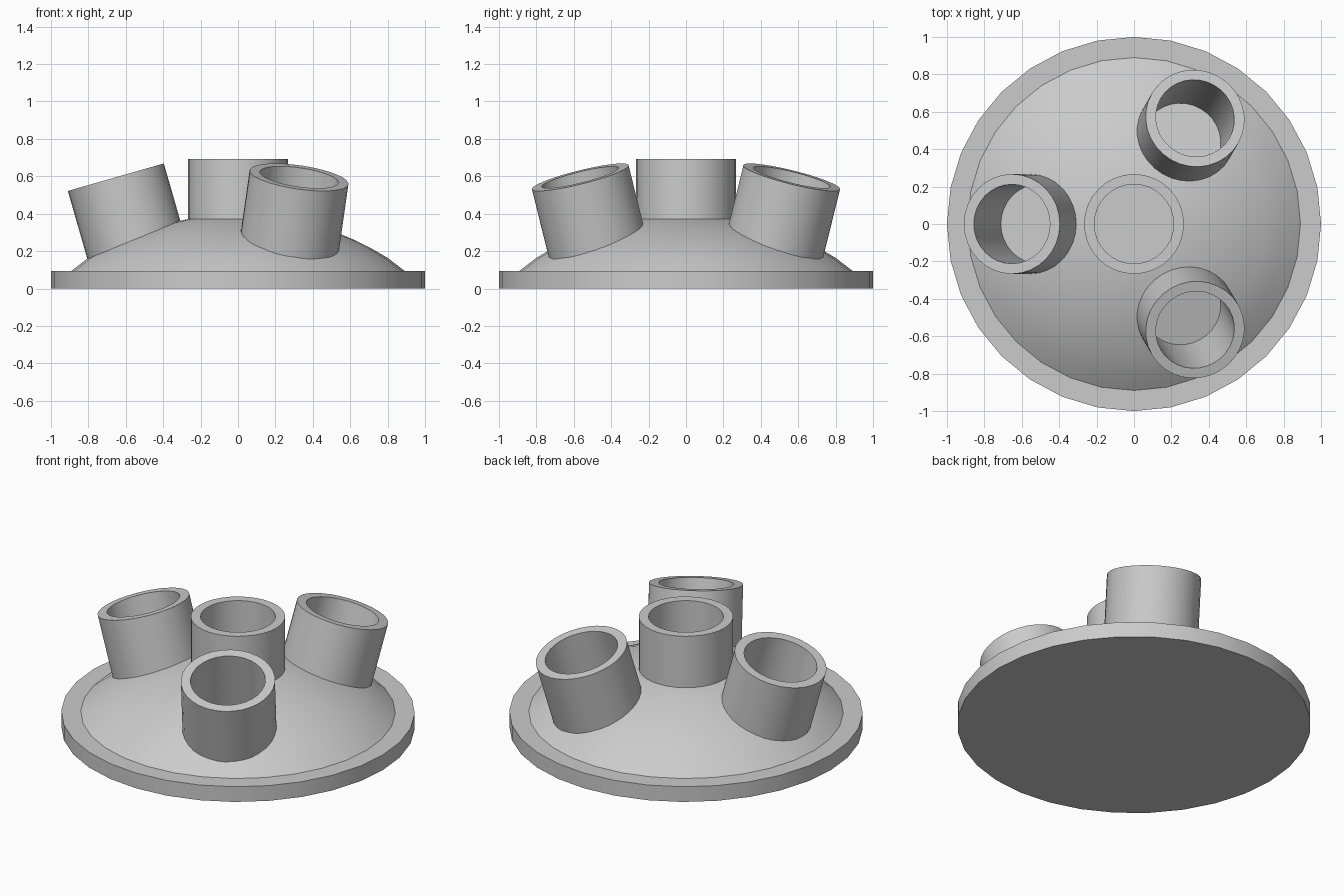
import bpy, bmesh, math
from mathutils import Matrix, Vector

if "Cube" in bpy.data.objects:
    bpy.data.objects.remove(bpy.data.objects["Cube"], do_unlink=True)

SEGMENTS = 32
TUBE_R, BORE_R, DEPTH = 0.267, 0.212, 0.525
TILT = math.radians(16)

grey = bpy.data.materials.new("plain_grey")
grey.use_nodes = True
grey.diffuse_color = (0.6, 0.6, 0.6, 1)
grey.node_tree.nodes["Principled BSDF"].inputs["Base Color"].default_value = (0.6, 0.6, 0.6, 1)


def lathe(name, profile, matrix=Matrix()):
    """Turn an (r, z) profile that starts and ends on the axis into a solid."""
    bm = bmesh.new()
    verts = [bm.verts.new((r, 0, z)) for r, z in profile]
    edges = [bm.edges.new(pair) for pair in zip(verts, verts[1:])]
    bmesh.ops.spin(bm, geom=verts + edges, axis=(0, 0, 1), cent=(0, 0, 0),
                   angle=math.tau, steps=SEGMENTS, use_merge=True)
    bmesh.ops.remove_doubles(bm, verts=bm.verts, dist=1e-4)
    bmesh.ops.recalc_face_normals(bm, faces=bm.faces)
    mesh = bpy.data.meshes.new(name)
    bm.to_mesh(mesh)
    bm.free()
    mesh.materials.append(grey)
    obj = bpy.data.objects.new(name, mesh)
    bpy.context.collection.objects.link(obj)
    obj.matrix_world = matrix
    return obj


def smooth(obj):
    bpy.ops.object.select_all(action="DESELECT")
    obj.select_set(True)
    bpy.context.view_layer.objects.active = obj
    bpy.ops.object.shade_smooth_by_angle(angle=math.radians(30))


# Flanged base with a shallow spherical dome
DOME_R, DOME_Z = 1.5, -1.105
radii = [0.89 * (1 - i / 10) for i in range(11)]
dome = [(r, DOME_Z + math.sqrt(DOME_R ** 2 - r * r)) for r in radii]
dome[0] = (0.89, 0.095)
base = lathe("domed_base", [(0, 0), (1, 0), (1, 0.095)] + dome)

# Tube places: the origin of each tube is the middle of its rim
places = {"centre_tube": Matrix.Translation((0, 0, 0.692))}
for name, degrees in (("right_tube", 180), ("back_left_tube", 60), ("front_left_tube", -60)):
    turn = Matrix.Rotation(math.radians(degrees), 4, "Z")
    places[name] = turn @ Matrix.Translation((0.653, 0, 0.595)) @ Matrix.Rotation(TILT, 4, "Y")

# Open tubes with a closed floor, and a socket cut in the dome for each
cup = [(0, -DEPTH - 0.01), (TUBE_R, -DEPTH - 0.01), (TUBE_R, 0),
       (BORE_R, 0), (BORE_R, -DEPTH), (0, -DEPTH)]
socket_r = (TUBE_R + BORE_R) / 2
socket = [(0, -DEPTH - 0.005), (socket_r, -DEPTH - 0.005), (socket_r, 0), (0, 0)]
cutters = []
for name, matrix in places.items():
    smooth(lathe(name, cup, matrix))
    cutter = lathe(name + "_cutter", socket, matrix)
    cutter.hide_render = True
    cutters.append(cutter)
    cut = base.modifiers.new("socket", "BOOLEAN")
    cut.operation = "DIFFERENCE"
    cut.solver = "EXACT"
    cut.object = cutter

# Apply the cuts and drop the cutters
bpy.context.view_layer.update()
bpy.context.view_layer.objects.active = base
for modifier in list(base.modifiers):
    bpy.ops.object.modifier_apply(modifier=modifier.name)
for cutter in cutters:
    bpy.data.objects.remove(cutter, do_unlink=True)
smooth(base)
